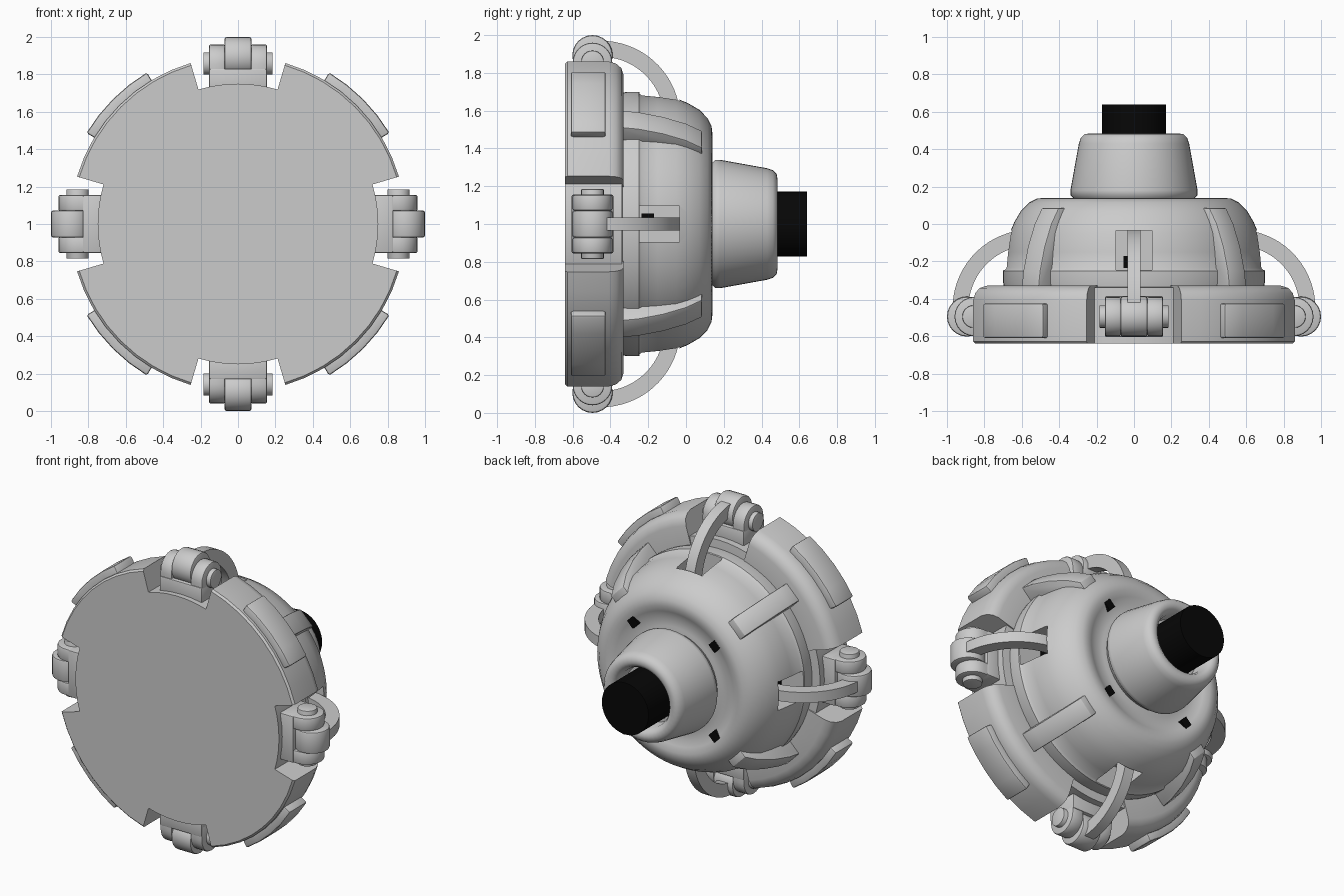
import bpy, bmesh, math
from mathutils import Matrix, Vector

if "Cube" in bpy.data.objects:
    bpy.data.objects.remove(bpy.data.objects["Cube"])

CENTRE = Matrix.Translation((0, 0, 1))


def material(name, colour):
    m = bpy.data.materials.new(name)
    m.diffuse_color = (*colour, 1)
    m.use_nodes = True
    m.node_tree.nodes["Principled BSDF"].inputs["Base Color"].default_value = m.diffuse_color
    return m


GREY = material("grey metal", (0.6, 0.6, 0.6))
BLACK = material("black rubber", (0.002, 0.002, 0.002))


def finish(name, bm, mat=GREY, turn=0, bevel=0, smooth=35):
    """Turn about the y axis, lift to the hub centre, shade and add an optional bevel."""
    bmesh.ops.remove_doubles(bm, verts=bm.verts, dist=1e-5)
    bmesh.ops.recalc_face_normals(bm, faces=bm.faces)
    if bevel:
        edges = [e for e in bm.edges if len(e.link_faces) == 2 and e.calc_face_angle(0) > 0.7]
        bmesh.ops.bevel(bm, geom=edges, offset=bevel, segments=2, profile=0.5, affect='EDGES')
    bm.transform(CENTRE @ Matrix.Rotation(math.radians(turn), 4, 'Y'))
    me = bpy.data.meshes.new(name)
    bm.to_mesh(me)
    bm.free()
    me.materials.append(mat)
    for p in me.polygons:
        p.use_smooth = True
    me.set_sharp_from_angle(angle=math.radians(smooth))
    ob = bpy.data.objects.new(name, me)
    bpy.context.collection.objects.link(ob)
    return ob


def revolve(profile, a0=0, a1=360, n=64, closed=False):
    """Sweep (radius, y) points about the y axis; angle 0 points up."""
    bm = bmesh.new()
    full = a1 - a0 >= 360
    rings = []
    for i in range(n + (0 if full else 1)):
        a = math.radians(a0 + (a1 - a0) * i / n)
        rings.append([bm.verts.new((r * math.sin(a), y, r * math.cos(a))) for r, y in profile])
    m = len(profile)
    for i in range(n):
        p, q = rings[i], rings[(i + 1) % len(rings)]
        for j in range(m if closed else m - 1):
            k = (j + 1) % m
            bm.faces.new((p[j], p[k], q[k], q[j]))
    if not full:
        bm.faces.new(rings[0])
        bm.faces.new(rings[-1])
    elif not closed:
        for j in (0, m - 1):
            bm.faces.new([ring[j] for ring in rings])
    return bm


def prism(outline, x0, x1):
    """Extrude a (y, z) outline along x."""
    bm = bmesh.new()
    a = [bm.verts.new((x0, y, z)) for y, z in outline]
    b = [bm.verts.new((x1, y, z)) for y, z in outline]
    bm.faces.new(a)
    bm.faces.new(b)
    for i in range(len(a)):
        j = (i + 1) % len(a)
        bm.faces.new((a[i], a[j], b[j], b[i]))
    return bm


def rect(y0, y1, z0, z1):
    return [(y0, z0), (y1, z0), (y1, z1), (y0, z1)]


def arc(cy, cz, r, a0, a1, n):
    return [(cy + r * math.sin(math.radians(a0 + (a1 - a0) * i / n)),
             cz + r * math.cos(math.radians(a0 + (a1 - a0) * i / n))) for i in range(n + 1)]


# Front plate core
finish("front_plate_core", revolve([(0.75, -0.64), (0.75, -0.34), (0.60, -0.33)]))

# Main domed housing with a shallow trough around the neck
body = finish("housing", revolve([
    (0.69, -0.36), (0.70, -0.31), (0.70, -0.25), (0.688, -0.235), (0.68, -0.15), (0.665, -0.05),
    (0.64, 0.01), (0.605, 0.07), (0.56, 0.115), (0.52, 0.135), (0.48, 0.14), (0.44, 0.125),
    (0.40, 0.11), (0.34, 0.11), (0.30, 0.12)], n=72))

# Tapered neck with an open rounded rim
finish("neck", revolve([
    (0.30, 0.09), (0.325, 0.14), (0.34, 0.155), (0.34, 0.18), (0.295, 0.43), (0.285, 0.46), (0.265, 0.48),
    (0.235, 0.485), (0.21, 0.47), (0.195, 0.44), (0.19, 0.36)], n=48), smooth=45)

# Black cable
finish("cable", revolve([(0.172, 0.34), (0.172, 0.64)], n=32), BLACK)

for q in range(4):
    turn = 90 * q
    diag = turn + 45

    # Thick outer plate segment with rounded back edge
    finish("plate_segment", revolve([
        (0.735, -0.64), (0.885, -0.64), (0.897, -0.628), (0.897, -0.41), (0.885, -0.37),
        (0.86, -0.342), (0.82, -0.33), (0.66, -0.33), (0.66, -0.50), (0.735, -0.50)],
        16.4, 73.6, 8, closed=True), turn=turn)

    # Raised pad on the segment rim
    finish("rim_pad", revolve([
        (0.85, -0.61), (0.945, -0.61), (0.945, -0.425), (0.85, -0.425)],
        31, 59, 4, closed=True), turn=turn, bevel=0.012)

    # Curved rib on the housing
    finish("housing_rib", prism([
        (-0.36, 0.60), (-0.36, 0.79), (-0.25, 0.775), (-0.12, 0.74), (0.0, 0.69), (0.085, 0.635),
        (0.085, 0.54), (0.0, 0.56)], -0.065, 0.065), turn=diag, bevel=0.008, smooth=25)

    # Black vent in the trough
    finish("trough_vent", prism(rect(0.10, 0.132, 0.395, 0.455), -0.03, 0.03), BLACK, diag)

    # Recessed pocket in the housing
    cutter = finish("pocket_cutter", prism(rect(-0.245, -0.035, 0.53, 0.90), -0.095, 0.095), turn=turn)
    for p in cutter.data.polygons:
        p.use_smooth = False
    cutter.hide_render = True
    cutter.hide_viewport = True
    cut = body.modifiers.new("pocket", 'BOOLEAN')
    cut.operation = 'DIFFERENCE'
    cut.solver = 'EXACT'
    cut.object = cutter
    finish("pocket_vent", prism(rect(-0.235, -0.17, 0.525, 0.538), -0.055, 0.01), BLACK, turn)

    # Curved arm from hinge to pocket
    arm = arc(-0.45, 0.55, 0.42, -5, 92, 18) + arc(-0.45, 0.55, 0.335, 92, -5, 18)
    arm = [(-0.45 + (z - 0.55), 0.55 + (y + 0.45)) for y, z in arm]
    arm = [p for p in arm if p[1] > 0.5]
    finish("hinge_arm", prism(arm, -0.035, 0.035), turn=turn)

    # Hinge: base block, two lugs, centre barrel and pin
    finish("hinge_base", prism(rect(-0.605, -0.385, 0.70, 0.83), -0.155, 0.155), turn=turn, bevel=0.008)
    for x0, x1 in ((-0.155, -0.07), (0.07, 0.155)):
        lug = [(-0.6, 0.76)] + arc(-0.495, 0.855, 0.105, -90, 90, 12) + [(-0.39, 0.76)]
        finish("hinge_lug", prism(lug, x0, x1), turn=turn, bevel=0.01)
    finish("hinge_barrel", prism(arc(-0.495, 0.893, 0.107, 0, 345, 23), -0.072, 0.072), turn=turn, bevel=0.012)
    finish("hinge_pin", prism(arc(-0.495, 0.858, 0.06, 0, 345, 23), -0.185, 0.185), turn=turn, bevel=0.005)
